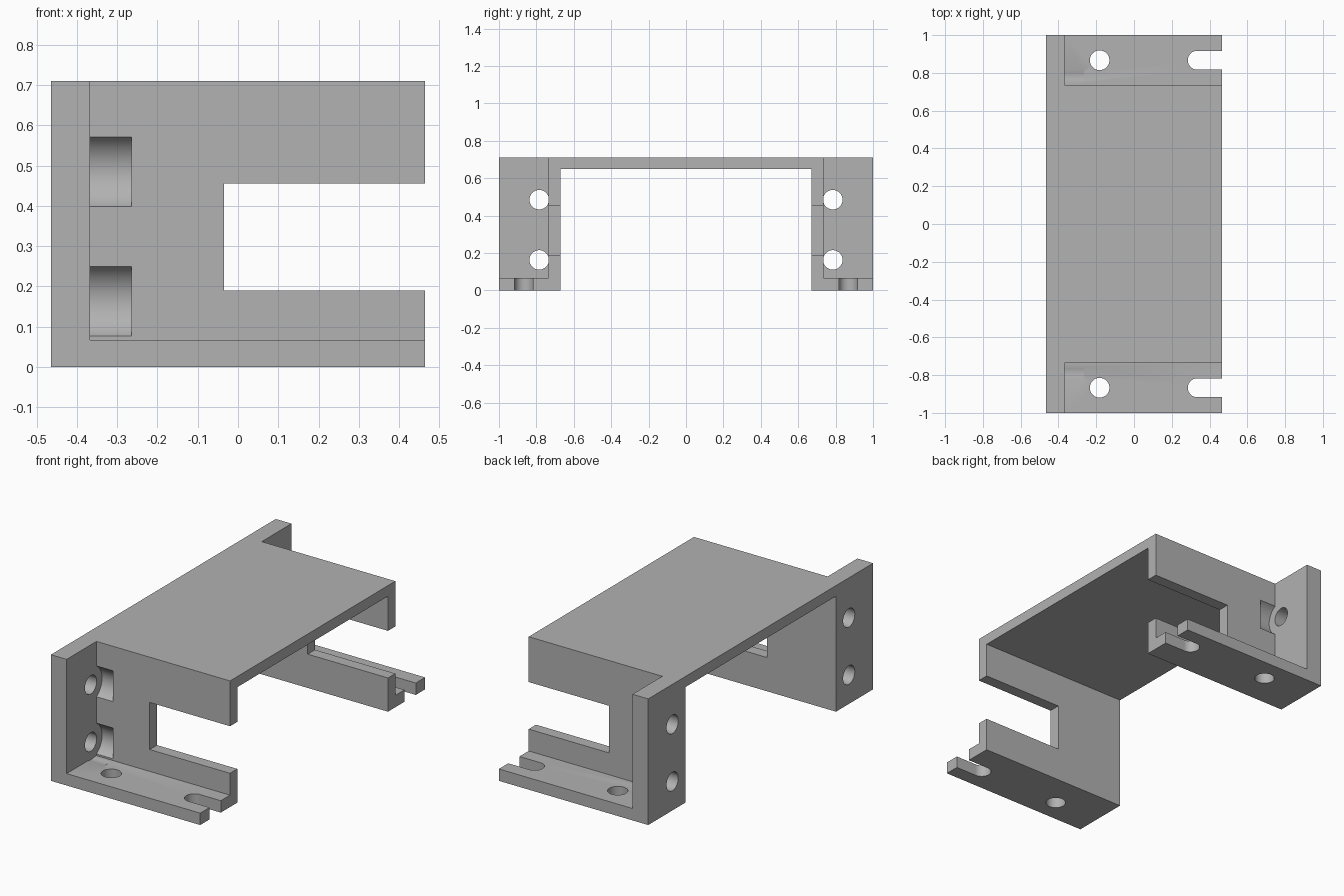
import bpy
import math
from mathutils import Vector

if "Cube" in bpy.data.objects:
    bpy.data.objects.remove(bpy.data.objects["Cube"], do_unlink=True)

# Overall sizes
X = 0.465            # half depth
H = 0.71             # height
FLANGE_X = -0.367    # inner face of the end flange
WALL_IN, WALL_OUT = 0.67, 0.735
FLOOR = 0.067
BOLT_Y, FOOT_Y = 0.785, 0.867
HOLE_R = 0.052

grey = bpy.data.materials.new("plain grey")
grey.use_nodes = True
colour = (0.445, 0.445, 0.445, 1)
grey.diffuse_color = colour
grey.node_tree.nodes["Principled BSDF"].inputs["Base Color"].default_value = colour


def box(name, low, high):
    low, high = Vector(low), Vector(high)
    bpy.ops.mesh.primitive_cube_add(size=1, location=(low + high) / 2)
    ob = bpy.context.object
    ob.name = name
    ob.scale = high - low
    bpy.ops.object.transform_apply(location=True, rotation=True, scale=True)
    ob.data.materials.append(grey)
    return ob


def cylinder(name, radius, length, centre, along_x=False):
    bpy.ops.mesh.primitive_cylinder_add(
        vertices=64, radius=radius, depth=length, location=centre,
        rotation=(0, math.pi / 2 if along_x else 0, 0))
    ob = bpy.context.object
    ob.name = name
    bpy.ops.object.transform_apply(location=True, rotation=True, scale=True)
    ob.data.materials.append(grey)
    return ob


def apply_modifier(ob, mod):
    bpy.ops.object.select_all(action='DESELECT')
    bpy.context.view_layer.objects.active = ob
    ob.select_set(True)
    bpy.ops.object.modifier_apply(modifier=mod.name)


def combine(ob, other, operation):
    mod = ob.modifiers.new("combine", 'BOOLEAN')
    mod.operation = operation
    mod.solver = 'EXACT'
    mod.object = other
    apply_modifier(ob, mod)
    bpy.data.objects.remove(other, do_unlink=True)


# One half of the bracket: deck, side wall, end flange and foot
bracket = box("bracket", (-X, -0.2, 0.65), (X, WALL_OUT, H))
for part in (
    box("side_wall", (-X, WALL_IN, 0), (X, WALL_OUT, H)),
    box("end_flange", (-X, WALL_IN, 0), (FLANGE_X, 1, H)),
    box("foot", (-X, WALL_IN, 0), (X, 1, FLOOR)),
):
    combine(bracket, part, 'UNION')

# Deck strip that runs out to the end of the flange is part of the flange;
# cut the side window, the foot hole and the open slot
cutters = [
    box("window_cutter", (-0.035, 0.6, 0.19), (0.6, 0.8, 0.455)),
    cylinder("foot_hole_cutter", HOLE_R, 0.3, (-0.182, FOOT_Y, 0)),
    cylinder("slot_end_cutter", 0.05, 0.3, (0.335, FOOT_Y, 0)),
    box("slot_cutter", (0.335, FOOT_Y - 0.05, -0.1), (0.6, FOOT_Y + 0.05, 0.15)),
]
# Bolt holes through the end flange, with nut recesses behind them
for z in (0.163, 0.485):
    cutters.append(cylinder("bolt_hole_cutter", HOLE_R, 0.2,
                            (-0.45, BOLT_Y, z), along_x=True))
    cutters.append(cylinder("nut_recess_cutter", 0.1, 0.102,
                            (FLANGE_X + 0.051, BOLT_Y, z), along_x=True))
for cutter in cutters:
    combine(bracket, cutter, 'DIFFERENCE')

# Mirror to the other half
mirror = bracket.modifiers.new("mirror", 'MIRROR')
mirror.use_axis = (False, True, False)
mirror.use_bisect_axis = (False, True, False)
centre = bpy.data.objects.new("mirror_centre", None)
bpy.context.collection.objects.link(centre)
centre.hide_render = True
mirror.mirror_object = centre
apply_modifier(bracket, mirror)
bpy.data.objects.remove(centre, do_unlink=True)

bpy.ops.object.shade_smooth_by_angle(angle=math.radians(30))
